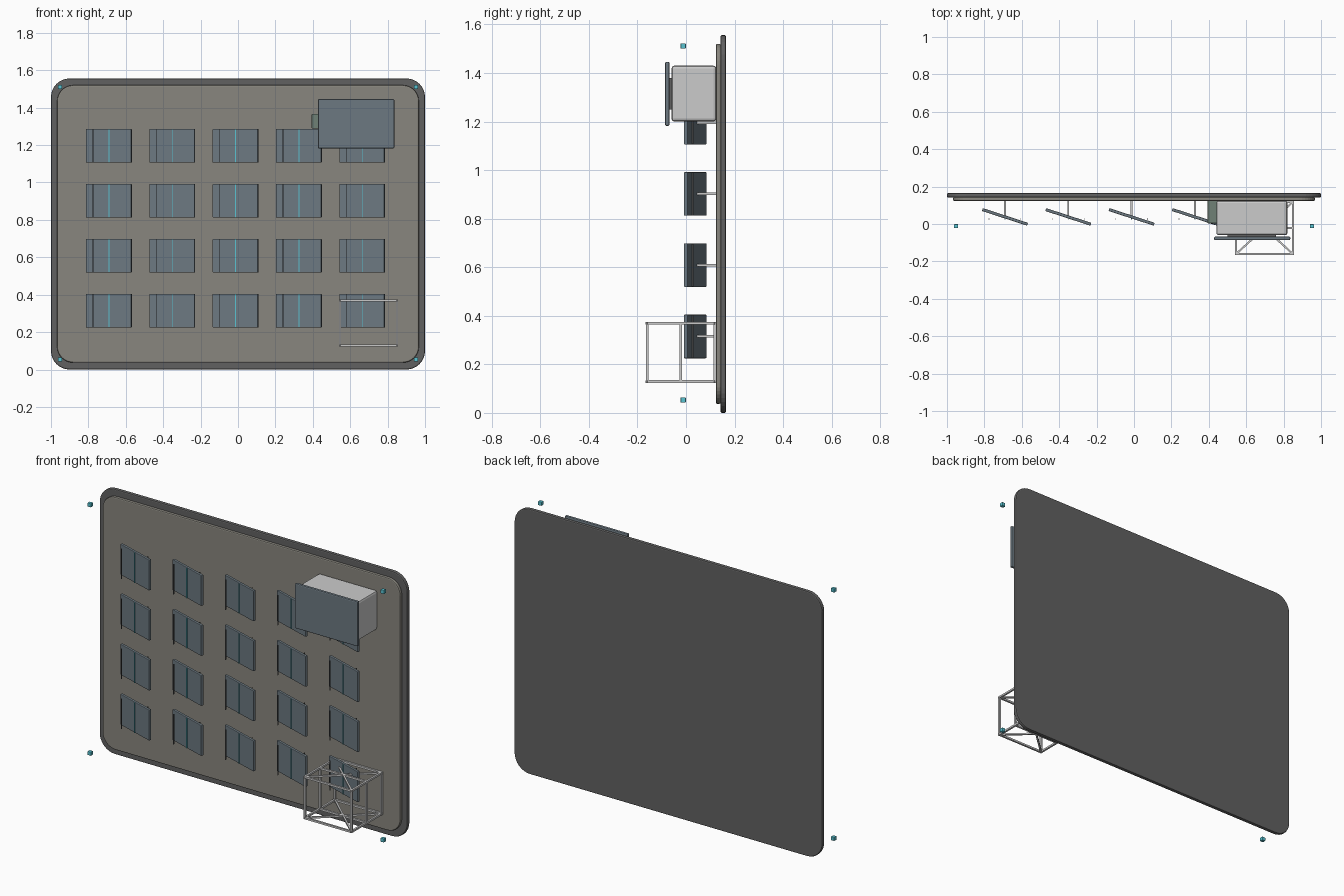
import bpy, bmesh, math
from mathutils import Vector, Matrix

if "Cube" in bpy.data.objects:
    bpy.data.objects.remove(bpy.data.objects["Cube"])


def material(name, rgb):
    m = bpy.data.materials.new(name)
    m.diffuse_color = (*rgb, 1)
    m.use_nodes = True
    m.node_tree.nodes["Principled BSDF"].inputs["Base Color"].default_value = m.diffuse_color
    return m


DARK = material("dark_grey", (0.12, 0.12, 0.12))
PLATE = material("warm_grey", (0.25, 0.24, 0.21))
SLATE = material("slate", (0.15, 0.19, 0.22))
CYAN = material("cyan", (0.1, 0.55, 0.65))
GREEN = material("green_grey", (0.16, 0.22, 0.18))


def finish(name, bm, mat):
    bmesh.ops.recalc_face_normals(bm, faces=bm.faces[:])
    mesh = bpy.data.meshes.new(name)
    bm.to_mesh(mesh)
    bm.free()
    ob = bpy.data.objects.new(name, mesh)
    bpy.context.collection.objects.link(ob)
    if mat:
        mesh.materials.append(mat)
    return ob


def bevel(ob, width, segments=2):
    mod = ob.modifiers.new("bevel", "BEVEL")
    mod.width, mod.segments = width, segments
    mod.limit_method = "ANGLE"
    mod.angle_limit = math.radians(40)


def box(name, lo, hi, mat=None, bev=0.0, turn=0.0):
    """Box between two corners, optionally turned about its own z axis."""
    lo, hi = Vector(lo), Vector(hi)
    bm = bmesh.new()
    bmesh.ops.create_cube(bm, size=1, matrix=Matrix.Diagonal((*(hi - lo), 1)))
    ob = finish(name, bm, mat)
    ob.location = (lo + hi) / 2
    ob.rotation_euler.z = turn
    if bev:
        bevel(ob, bev)
    return ob


def rounded_panel(name, half_w, z0, z1, y0, y1, radius, mat, bev):
    """Upright slab with rounded corners."""
    bm = bmesh.new()
    verts = []
    corners = [(1, z1, 0), (-1, z1, 90), (-1, z0, 180), (1, z0, 270)]
    for sx, z, start in corners:
        cx = sx * (half_w - radius)
        cz = z - radius if z == z1 else z + radius
        for i in range(9):
            a = math.radians(start + i * 90 / 8)
            verts.append(bm.verts.new((cx + radius * math.cos(a), y0, cz + radius * math.sin(a))))
    face = bm.faces.new(verts)
    ext = bmesh.ops.extrude_face_region(bm, geom=[face])
    moved = [v for v in ext["geom"] if isinstance(v, bmesh.types.BMVert)]
    bmesh.ops.translate(bm, verts=moved, vec=(0, y1 - y0, 0))
    bevel(finish(name, bm, mat), bev)


def add_bar(bm, a, b, t):
    """Square bar from a to b."""
    a, b = Vector(a), Vector(b)
    d = b - a
    m = Matrix.Translation((a + b) / 2) @ d.to_track_quat("Z", "Y").to_matrix().to_4x4()
    bmesh.ops.create_cube(bm, size=1, matrix=m @ Matrix.Diagonal((t, t, d.length + t, 1)))


# Wall panel: dark backing and lighter front plate
rounded_panel("back_panel", 1.0, 0.0, 1.556, 0.142, 0.165, 0.10, DARK, 0.006)
rounded_panel("front_plate", 0.967, 0.037, 1.52, 0.123, 0.143, 0.085, PLATE, 0.006)

# Grid of tilted tiles, each on a post with three thin vertical strips
tilt = math.radians(-18)
for row in range(4):
    for col in range(5):
        x, z = -0.69 + 0.3385 * col, 0.315 + 0.2935 * row
        box("tile", (x - 0.127, 0.030, z - 0.09), (x + 0.127, 0.046, z + 0.09), SLATE, 0.003, tilt)
        box("tile_post", (x - 0.005, 0.040, z - 0.005), (x + 0.005, 0.126, z + 0.005))
        for k in (-1, 0, 1):
            sx = x + 0.085 * k
            box("tile_strip", (sx - 0.002, 0.024, z - 0.088), (sx + 0.002, 0.030, z + 0.088),
                DARK if k else CYAN)

# Equipment cabinet with front door and side vent
box("cabinet", (0.44, -0.06, 1.20), (0.82, 0.125, 1.43), None, 0.012)
box("cabinet_door", (0.428, -0.086, 1.182), (0.836, -0.068, 1.446), SLATE, 0.006)
box("door_spacer", (0.50, -0.070, 1.25), (0.76, -0.058, 1.38), DARK)
box("side_vent", (0.394, 0.004, 1.288), (0.445, 0.126, 1.366), GREEN, 0.003)

# Open wire cage: three upright rings, side rails and crossed braces
bm = bmesh.new()
x0, x1, y0, y1, z0, z1 = 0.546, 0.849, -0.160, 0.118, 0.129, 0.369
t = 0.011
for y in (y0, (y0 + y1) / 2, y1):
    for z in (z0, z1):
        add_bar(bm, (x0, y, z), (x1, y, z), t)
    for x in (x0, x1):
        add_bar(bm, (x, y, z0), (x, y, z1), t)
for z in (z0, z1):
    for x in (x0, x1):
        add_bar(bm, (x, y0, z), (x, y1, z), t)
    add_bar(bm, (x0, y0, z), (x1, y1, z), t * 0.9)
    add_bar(bm, (x1, y0, z), (x0, y1, z), t * 0.9)
finish("wire_cage", bm, None)

# Floating corner markers
for x in (-0.951, 0.951):
    for z in (0.053, 1.511):
        box("corner_marker", (x - 0.011, -0.022, z - 0.011), (x + 0.011, -0.001, z + 0.011), CYAN, 0.002)
